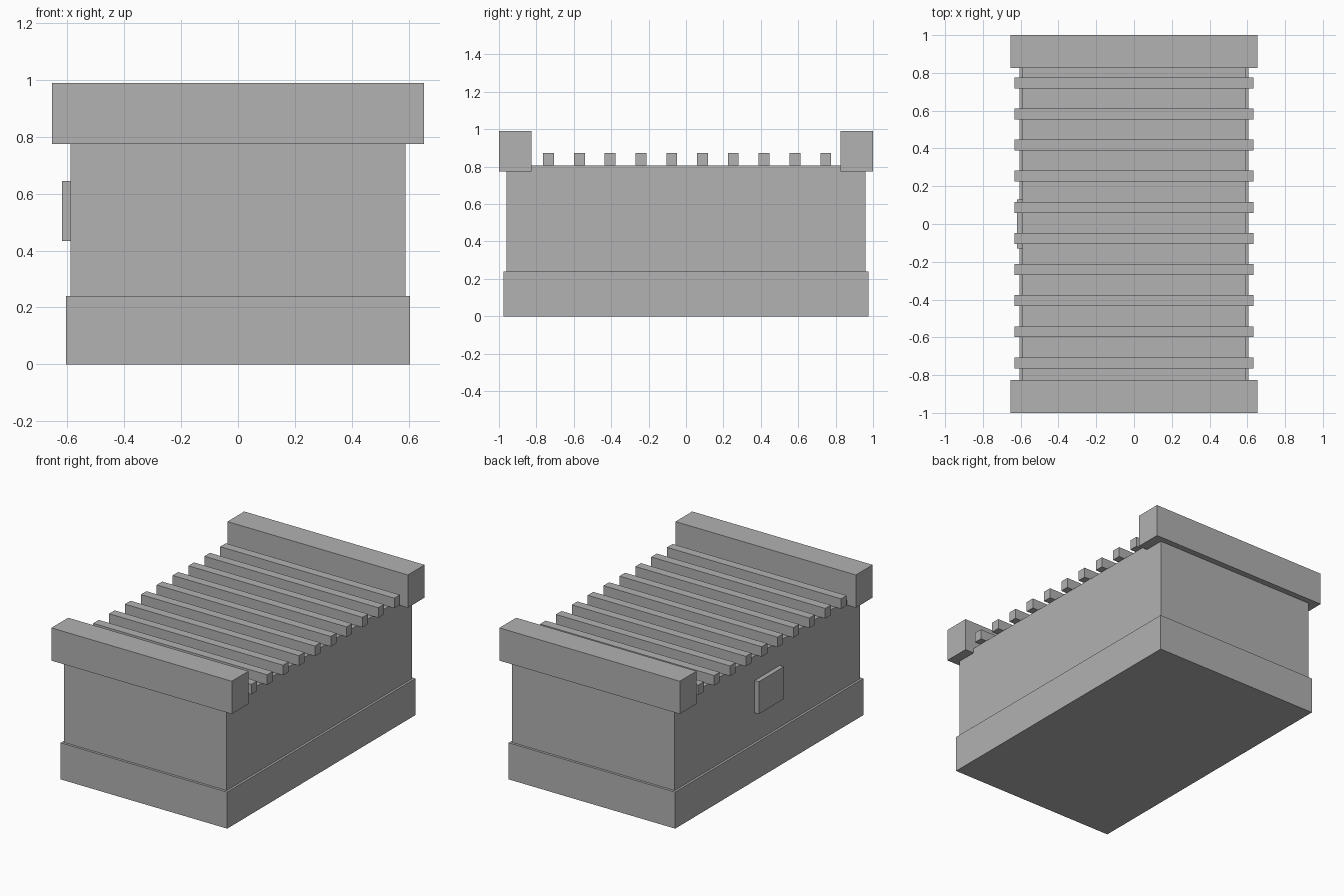
import bpy

cube = bpy.data.objects.get("Cube")
if cube:
    bpy.data.objects.remove(cube, do_unlink=True)

# Single flat grey
grey = bpy.data.materials.new("plain_grey")
grey.use_nodes = True
colour = (0.445, 0.445, 0.445, 1.0)
grey.diffuse_color = colour
grey.node_tree.nodes["Principled BSDF"].inputs["Base Color"].default_value = colour


def box(name, low, high):
    """Add a box spanning two opposite corners."""
    centre = [(a + b) / 2 for a, b in zip(low, high)]
    size = [b - a for a, b in zip(low, high)]
    bpy.ops.mesh.primitive_cube_add(size=1, location=centre)
    obj = bpy.context.object
    obj.name = name
    obj.scale = size
    bpy.ops.object.transform_apply(location=False, rotation=False, scale=True)
    obj.data.materials.append(grey)
    return obj


BASE_TOP = 0.24
BODY_TOP = 0.807

# Plinth and main body
box("base", (-0.605, -0.976, 0), (0.605, 0.976, BASE_TOP))
box("body", (-0.59, -0.96, BASE_TOP), (0.59, 0.96, BODY_TOP))

# Heavy end beams
for name, y in (("front_beam", -0.913), ("back_beam", 0.913)):
    box(name, (-0.655, y - 0.087, 0.775), (0.655, y + 0.087, 0.99))

# Row of slats across the top
SLATS = 10
first, last = -0.735, 0.747
for i in range(SLATS):
    y = first + (last - first) * i / (SLATS - 1)
    box(f"slat_{i + 1}", (-0.632, y - 0.029, BODY_TOP), (0.632, y + 0.029, 0.873))

# Plate on the right side wall
box("side_plate", (-0.62, -0.13, 0.433), (-0.59, 0.13, 0.645))
